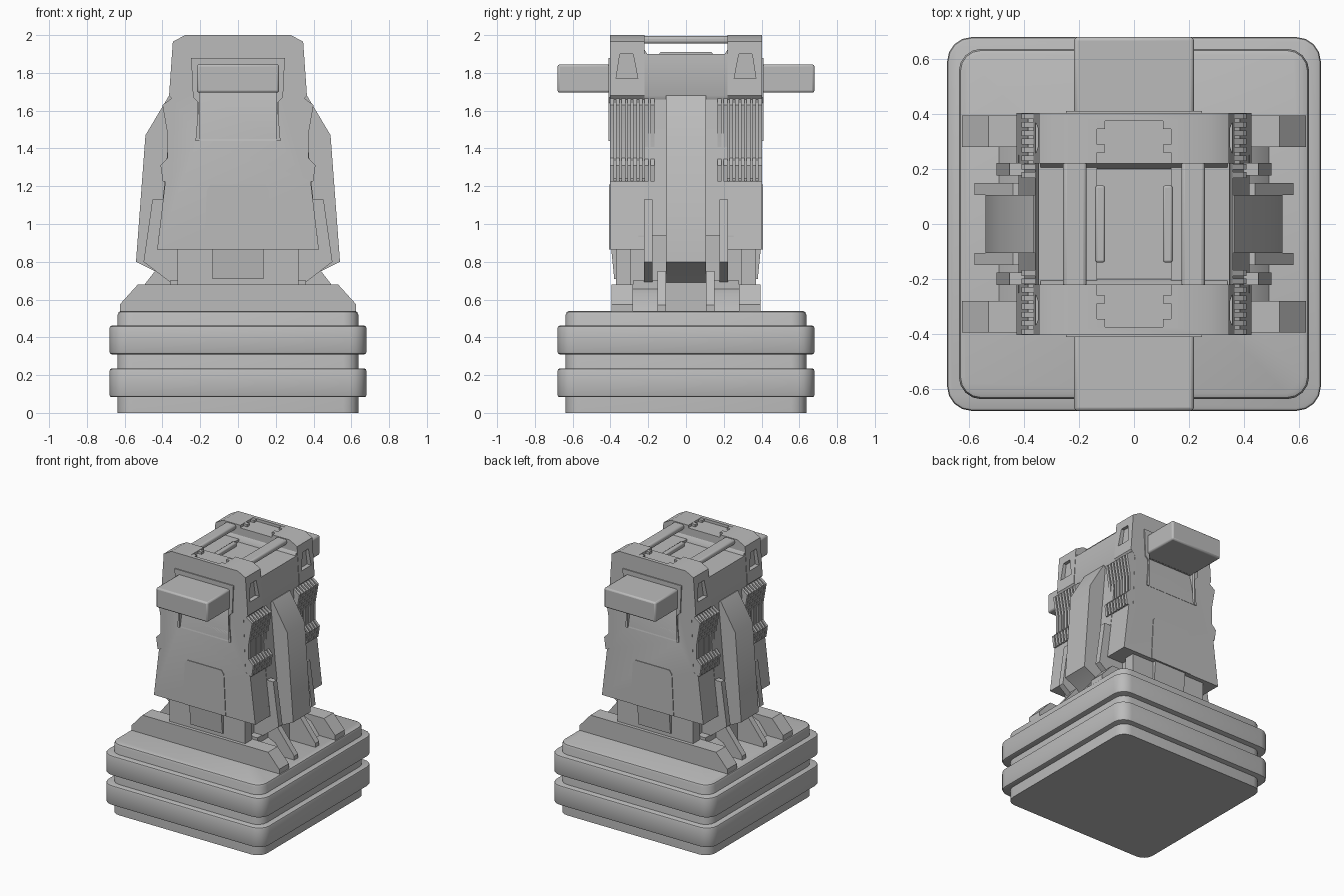
import bpy, bmesh

cube = bpy.data.objects.get("Cube")
if cube:
    bpy.data.objects.remove(cube, do_unlink=True)

grey = bpy.data.materials.new("plain grey")
grey.use_nodes = True
COLOUR = (0.5, 0.5, 0.5, 1)
grey.diffuse_color = COLOUR
grey.node_tree.nodes["Principled BSDF"].inputs["Base Color"].default_value = COLOUR


def finish(name, bm, bevel=0, segments=2, mirror=""):
    """Turn a bmesh into an object with optional bevel and mirrored copies."""
    bmesh.ops.recalc_face_normals(bm, faces=bm.faces)
    mesh = bpy.data.meshes.new(name)
    bm.to_mesh(mesh)
    bm.free()
    mesh.materials.append(grey)
    obj = bpy.data.objects.new(name, mesh)
    bpy.context.collection.objects.link(obj)
    if bevel:
        mod = obj.modifiers.new("Bevel", "BEVEL")
        mod.width, mod.segments = bevel, segments
    if mirror:
        mod = obj.modifiers.new("Mirror", "MIRROR")
        mod.use_axis = ["X" in mirror, "Y" in mirror, False]
        mod.use_mirror_merge = False
    return obj


def prism(name, pts, a, b, axis="Y", **kw):
    """Extrude a profile: XZ points along Y, YZ points along X, XY points along Z."""
    place = {"Y": lambda p, t: (p[0], t, p[1]),
             "X": lambda p, t: (t, p[0], p[1]),
             "Z": lambda p, t: (p[0], p[1], t)}[axis]
    bm = bmesh.new()
    lo = [bm.verts.new(place(p, a)) for p in pts]
    hi = [bm.verts.new(place(p, b)) for p in pts]
    bm.faces.new(lo)
    bm.faces.new(hi)
    for i in range(len(pts)):
        j = (i + 1) % len(pts)
        bm.faces.new((lo[i], lo[j], hi[j], hi[i]))
    return finish(name, bm, **kw)


def box(name, x, y, z, **kw):
    return prism(name, [(x[0], z[0]), (x[1], z[0]), (x[1], z[1]), (x[0], z[1])], *y, **kw)


def sym(half):
    """Complete a right-hand outline by reflecting it across x = 0."""
    return half + [(-x, z) for x, z in reversed(half)]


def cut(obj, *cutters):
    """Subtract cutters before any mirroring, then remove them."""
    for c in cutters:
        c.hide_render = True
        mod = obj.modifiers.new("Cut", "BOOLEAN")
        mod.operation, mod.object, mod.solver = "DIFFERENCE", c, "EXACT"
        obj.modifiers.move(len(obj.modifiers) - 1, 0)
    graph = bpy.context.evaluated_depsgraph_get()
    mesh = bpy.data.meshes.new_from_object(obj.evaluated_get(graph))
    obj.modifiers.clear()
    obj.data = mesh
    for c in cutters:
        bpy.data.objects.remove(c, do_unlink=True)


def slab(name, r, z0, z1, corner, edge):
    """Square slab with rounded corners and softened rims."""
    bm = bmesh.new()
    bmesh.ops.create_cube(bm, size=1)
    for v in bm.verts:
        v.co = (v.co.x * 2 * r, v.co.y * 2 * r, z0 if v.co.z < 0 else z1)
    upright = [e for e in bm.edges if abs(e.verts[0].co.z - e.verts[1].co.z) > 0.01]
    bmesh.ops.bevel(bm, geom=upright, offset=corner, segments=4, profile=0.5, affect="EDGES")
    if edge:
        rims = [e for e in bm.edges if abs(e.verts[0].co.z - e.verts[1].co.z) < 0.001
                and (z0 > 0 or e.verts[0].co.z > z0 + 0.01)]
        bmesh.ops.bevel(bm, geom=rims, offset=edge, segments=2, profile=0.5, affect="EDGES")
    return finish(name, bm)


# Base: core with two wider bands
slab("base_core", 0.637, 0, 0.54, 0.08, 0.02)
slab("lower_band", 0.68, 0.083, 0.235, 0.09, 0.012)
slab("upper_band", 0.68, 0.31, 0.462, 0.09, 0.012)

# Footing: cross bars, bracket fins and neck
prism("foot_bar", sym([(0.625, 0.53), (0.625, 0.575), (0.53, 0.68)]), 0.28, 0.395, mirror="Y")
prism("foot_fin", [(0.3, 0.53), (0.58, 0.53), (0.58, 0.57), (0.44, 0.75), (0.3, 0.75)],
      0.105, 0.15, mirror="XY")
prism("foot_block", [(0.3, 0.53), (0.5, 0.53), (0.42, 0.63), (0.3, 0.68)], 0.15, 0.28, mirror="XY")
box("neck_core", (-0.36, 0.36), (-0.28, 0.28), (0.53, 0.7))
box("neck_middle", (-0.29, 0.29), (-0.33, 0.33), (0.53, 0.96))
box("neck_post", (-0.32, 0.32), (0.29, 0.37), (0.53, 0.88), mirror="Y")
prism("neck_plate", [(0.3, 0.71), (0.38, 0.71), (0.397, 0.88), (0.3, 0.88)],
      -0.135, 0.135, "X", mirror="Y")

# Body ends, with chute, side pockets and top channel cut out
upper = [(0.385, 1.225), (0.345, 1.245), (0.33, 1.64), (0.365, 1.68), (0.345, 1.965), (0.28, 2.0)]
body = prism("body_end", sym([(0.428, 0.865)] + upper), 0.22, 0.403, mirror="Y")
chute = prism("chute_cutter", [(0.405, 1.44), (0.5, 1.44), (0.5, 1.7), (0.35, 1.7)],
              -0.215, 0.215, "X")
pocket = [(0.255, 1.77), (0.37, 1.77), (0.35, 1.9), (0.28, 1.9)]
pockets = [prism("pocket_cutter", pocket, s * 0.325, s * 0.5, "X") for s in (-1, 1)]
channel = box("channel_cutter", (-0.135, 0.135), (0.1, 0.375), (1.98, 2.1))
cut(body, chute, *pockets, channel)
prism("body_end_shoulder", [(0.2, 1.88), (0.205, 1.9), (0.225, 1.93), (0.225, 1.88)],
      -0.34, 0.34, "X", mirror="Y")

# Middle of the body with its raised underside and sunken saddle
prism("body_middle", sym([(0.42, 0.94), (0.388, 1.225), (0.35, 1.66), (0.36, 1.68), (0.348, 1.9),
                          (0.135, 1.9), (0.135, 1.88)]), -0.221, 0.221)
prism("body_skirt", [(0.22, 0.94), (0.25, 0.94), (0.28, 0.865), (0.22, 0.93)],
      -0.42, 0.42, "X", mirror="Y")
box("saddle_pad", (0.105, 0.14), (-0.14, 0.14), (1.87, 1.91), bevel=0.008)
box("saddle_pad_right", (-0.14, -0.105), (-0.14, 0.14), (1.87, 1.91), bevel=0.008)
box("top_clip", (0.105, 0.14), (0.26, 0.29), (1.97, 1.998), mirror="XY")
box("top_clip_outer", (0.105, 0.14), (0.345, 0.375), (1.97, 1.998), mirror="XY")

# Vents: rows of upright slats on each side
slat = [(0.31, 1.225), (0.398, 1.225), (0.41, 1.31), (0.372, 1.35), (0.372, 1.47),
        (0.4, 1.63), (0.345, 1.67), (0.31, 1.67)]
for i in range(8):
    y = 0.168 + i * 0.0305
    prism("vent_slat", slat, y, y + 0.0205, mirror="XY")
box("vent_back", (0.3, 0.355), (0.168, 0.4), (1.22, 1.66), mirror="XY")

# Raised face panels, front and back
face = [(0.205, 1.44), (0.225, 1.44), (0.208, 1.64), (0.238, 1.67), (0.248, 1.88)]
panel = prism("face_panel", sym(face[1:]), 0.39, 0.411, mirror="Y")
cut(panel, prism("chute_cutter", [(0.405, 1.44), (0.5, 1.44), (0.5, 1.7), (0.35, 1.7)],
                 -0.205, 0.205, "X"))
prism("hatch", sym([(0.18, 0.866), (0.165, 1.18), (0.145, 1.208)]), 0.39, 0.408, mirror="Y")

# Protruding end blocks
box("end_block", (-0.218, 0.218), (0.36, 0.68), (1.695, 1.845), bevel=0.012, mirror="Y")

# Side arms and their flanking fins
prism("side_arm", [(0.3, 0.7), (0.36, 0.69), (0.43, 0.745), (0.54, 0.8), (0.49, 1.47),
                   (0.365, 1.68), (0.3, 1.68)], -0.105, 0.105, mirror="X")
prism("side_fin", [(0.28, 0.69), (0.35, 0.685), (0.5, 0.8), (0.453, 1.13), (0.38, 1.13),
                   (0.28, 0.95)], 0.177, 0.222, mirror="XY")

# Carry handles across the saddle
box("handle", (0.172, 0.258), (-0.235, 0.235), (1.955, 1.994), bevel=0.014, segments=3, mirror="X")

# Smooth shading with crisp edges
bpy.ops.object.select_all(action="DESELECT")
for obj in bpy.context.collection.objects:
    if obj.type == "MESH" and grey.name in obj.data.materials:
        obj.select_set(True)
        bpy.context.view_layer.objects.active = obj
bpy.ops.object.shade_smooth_by_angle(angle=0.52)
